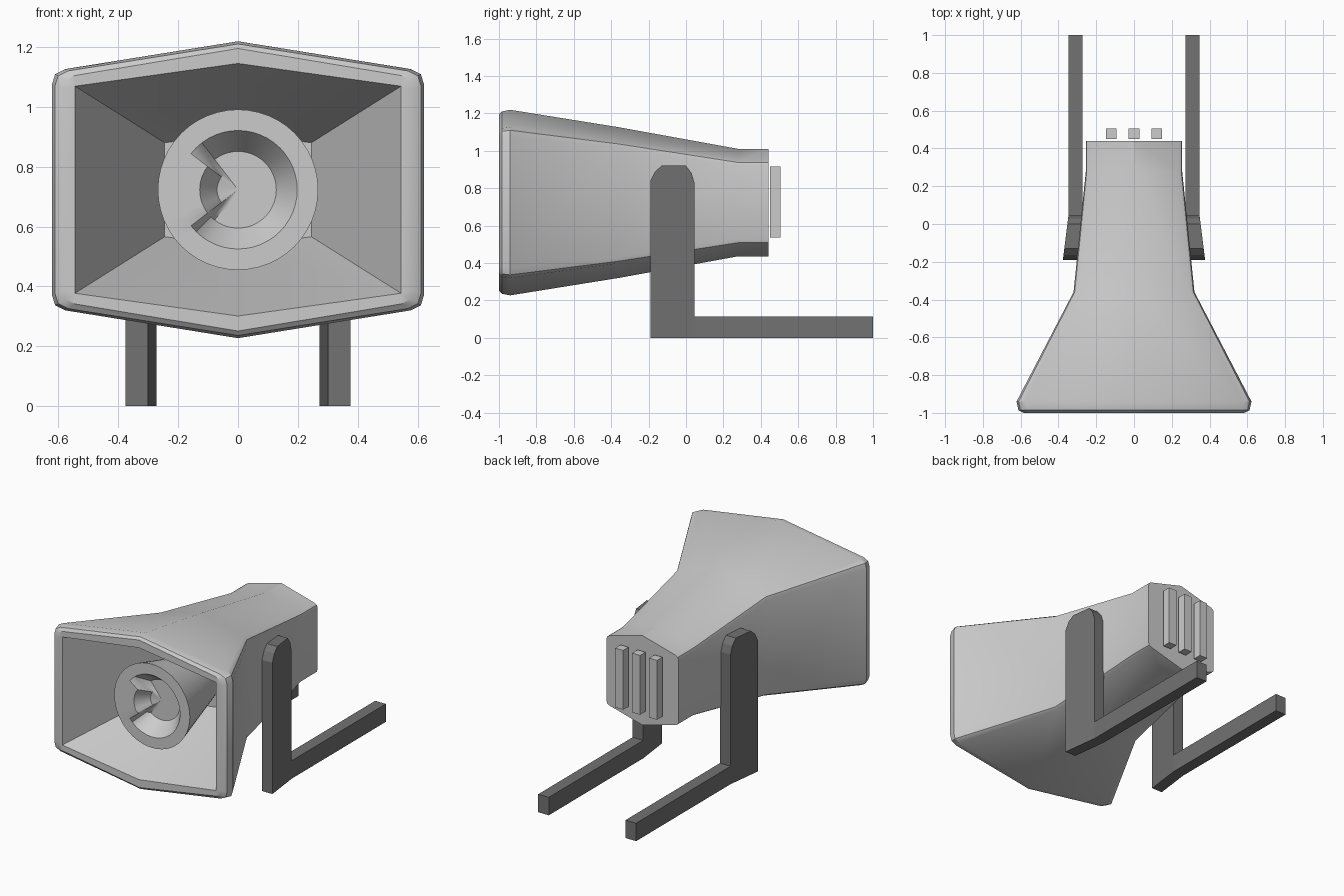
import bpy, bmesh, math
from mathutils import Vector

cube = bpy.data.objects.get("Cube")
if cube:
    bpy.data.objects.remove(cube, do_unlink=True)

MID = 0.723  # height of the horn axis


def material(name, value):
    m = bpy.data.materials.new(name)
    m.use_nodes = True
    color = (value, value, value, 1)
    m.diffuse_color = color
    m.node_tree.nodes["Principled BSDF"].inputs["Base Color"].default_value = color
    return m


light_grey = material("light grey", 0.6)
dark_grey = material("dark grey", 0.17)


def finish(bm, name, mat, smooth=True):
    bmesh.ops.remove_doubles(bm, verts=bm.verts, dist=0.0005)
    bmesh.ops.recalc_face_normals(bm, faces=bm.faces)
    mesh = bpy.data.meshes.new(name)
    bm.to_mesh(mesh)
    bm.free()
    mesh.materials.append(mat)
    obj = bpy.data.objects.new(name, mesh)
    bpy.context.collection.objects.link(obj)
    if smooth:
        bpy.ops.object.select_all(action="DESELECT")
        obj.select_set(True)
        bpy.context.view_layer.objects.active = obj
        bpy.ops.object.shade_smooth_by_angle(angle=math.radians(30))
    return obj


def loft(name, rings, mat):
    """Bridge consecutive rings of points and cap both ends."""
    bm = bmesh.new()
    loops = [[bm.verts.new(p) for p in ring] for ring in rings]
    n = len(loops[0])
    for a, b in zip(loops, loops[1:]):
        for i in range(n):
            j = (i + 1) % n
            bm.faces.new((a[i], a[j], b[j], b[i]))
    bm.faces.new(loops[0])
    bm.faces.new(loops[-1])
    return finish(bm, name, mat)


def hexagon(y, w, side, apex, c):
    """Peaked section with four corners rounded by c."""
    corner = Vector((w, side))
    low = corner - Vector((0, c))
    high = corner + (Vector((0, apex)) - corner).normalized() * c
    mid = (low + high) * 0.25 + corner * 0.5
    q = [low, mid, high]
    pts = [(p.x, p.y) for p in q] + [(0, apex)] + [(-p.x, p.y) for p in reversed(q)]
    pts += [(-x, -z) for x, z in pts]
    return [(x, y, MID + z) for x, z in pts]


# Horn shell: inner throat, mouth rim, then outside back to the rear
loft("horn_shell", [
    hexagon(-0.36, 0.245, 0.157, 0.19, 0),
    hexagon(-1.0, 0.545, 0.346, 0.422, 0),
    hexagon(-1.0, 0.585, 0.375, 0.472, 0.04),
    hexagon(-0.985, 0.612, 0.39, 0.487, 0.045),
    hexagon(-0.94, 0.622, 0.396, 0.496, 0.045),
    hexagon(-0.36, 0.32, 0.318, 0.403, 0.025),
    hexagon(0.28, 0.255, 0.218, 0.287, 0.02),
    hexagon(0.44, 0.255, 0.218, 0.287, 0.02),
], light_grey)

# Driver: flared plug with a dished face, the dish filled flush on one side
SEGMENTS = 48
FACE = -0.87


def circle(r, y, fill=0.0):
    pts = []
    for i in range(SEGMENTS):
        a = math.tau * i / SEGMENTS
        off = abs(math.degrees(a) - 178)
        flush = fill * min(1, max(0, (50 - off) / 12))
        pts.append((r * math.cos(a), y + (FACE - y) * flush, MID + r * math.sin(a)))
    return pts


loft("driver_plug", [
    circle(0.13, -0.35),
    circle(0.268, FACE),
    circle(0.198, FACE),
    circle(0.128, FACE + 0.1, 1),
    circle(0.07, FACE + 0.1, 0.15),
    circle(0.01, FACE + 0.1),
], light_grey)

# Rear ribs
for i, x in enumerate((-0.12, 0, 0.12)):
    bm = bmesh.new()
    bmesh.ops.create_cube(bm, size=1)
    bmesh.ops.scale(bm, vec=(0.056, 0.055, 0.38), verts=bm.verts)
    bmesh.ops.translate(bm, vec=(x, 0.4775, 0.725), verts=bm.verts)
    finish(bm, f"rear_rib_{i + 1}", light_grey, smooth=False)

# Brackets: upright angled along the shell side, with a straight foot behind
BACK = 0.045
UPRIGHT = [(-0.19, 0), (BACK, 0), (BACK, 0.115), (BACK, 0.83), (0.03, 0.88),
           (0.0, 0.92), (-0.13, 0.92), (-0.165, 0.89), (-0.19, 0.84)]
FOOT = [(BACK, 0), (1, 0), (1, 0.115), (BACK, 0.115)]


def bracket(name, side):
    bm = bmesh.new()
    for outline in (UPRIGHT, FOOT):
        bm.faces.new([bm.verts.new((side * (0.272 + max(0, BACK - y) * 0.125), y, z))
                      for y, z in outline])
    bmesh.ops.remove_doubles(bm, verts=bm.verts, dist=0.0005)
    out = bmesh.ops.extrude_face_region(bm, geom=bm.faces[:], use_keep_orig=True)
    moved = [v for v in out["geom"] if isinstance(v, bmesh.types.BMVert)]
    bmesh.ops.translate(bm, vec=(side * 0.075, 0, 0), verts=moved)
    finish(bm, name, dark_grey, smooth=False)


bracket("left_bracket", 1)
bracket("right_bracket", -1)
